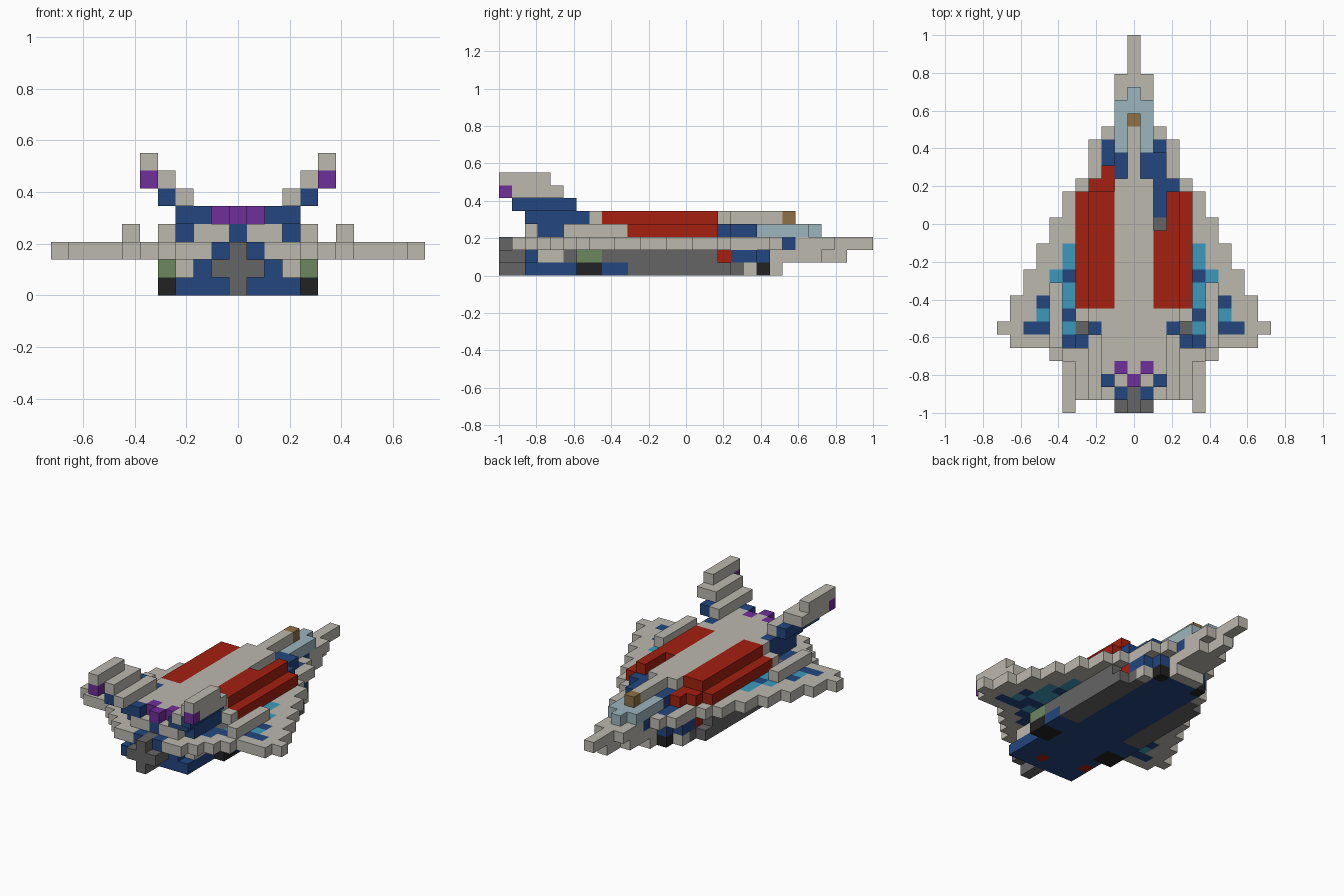
import bpy
import bmesh
from mathutils import Vector

cube = bpy.data.objects.get("Cube")
if cube:
    bpy.data.objects.remove(cube, do_unlink=True)

UNIT = 2 / 29  # edge of one block; the craft is 29 blocks long


def linear(c):
    c /= 255
    return c / 12.92 if c <= 0.04045 else ((c + 0.055) / 1.055) ** 2.4


def make_material(name, rgb):
    colour = [linear(c) for c in rgb] + [1]
    mat = bpy.data.materials.new(name)
    mat.use_nodes = True
    mat.diffuse_color = colour
    bsdf = mat.node_tree.nodes["Principled BSDF"]
    bsdf.inputs["Base Color"].default_value = colour
    bsdf.inputs["Roughness"].default_value = 0.9
    return mat


PALETTE = {
    "beige": (188, 184, 175), "red": (164, 32, 16), "blue": (34, 70, 128),
    "grey": (101, 101, 101), "black": (34, 34, 34), "green": (108, 135, 95),
    "purple": (112, 46, 155), "glass": (156, 181, 189), "cyan": (60, 154, 188),
    "brown": (144, 112, 68),
}
NAMES = list(PALETTE)
MATERIALS = [make_material(name, rgb) for name, rgb in PALETTE.items()]

grid = {}  # block position -> (part, colour)


def span(value):
    low, high = value if isinstance(value, tuple) else (value, value)
    return range(low, high + 1)


def fill(part, colour, x, y, z, sides=(1, -1)):
    """Fill a box of blocks, mirrored across the centre by default."""
    for i in span(x):
        for j in span(y):
            for k in span(z):
                for side in sides:
                    grid[i * side, j, k] = (part, colour)


LEFT, RIGHT = (1,), (-1,)

# Wing plate: half width of each row, from tail to nose
half_widths = [0, 3, 4, 5, 6, 9, 10, 9, 9, 8, 8, 7, 7, 6, 6, 5, 5, 4,
               3, 3, 3, 2, 1, 1, 1, 1, 0, 0, 0]
for row, half in enumerate(half_widths):
    fill("wing", "beige", (0, half), row, 2)
    if 3 < row < 21 and half > 2:
        fill("wing", "blue", (0, min(half - 1, 4)), row, 2)
fill("wing", "beige", 4, (7, 16), 2)
fill("wing", "beige", (2, 3), (17, 20), 2)
fill("wing", "blue", 2, (19, 20), 2)
fill("wing", "blue", 1, 22, 2)
fill("wing", "grey", 4, 6, 2)

# Painted wing panels
fill("wing", "blue", 5, (5, 12), 2)
fill("wing", "cyan", 5, (11, 12), 2)
fill("wing", "cyan", 5, (8, 9), 2)
fill("wing", "cyan", 5, 6, 2)
fill("wing", "cyan", 6, (8, 10), 2)
fill("wing", "blue", 6, (6, 7), 2)
fill("wing", "blue", 7, 8, 2)
fill("wing", "cyan", 7, 7, 2)
fill("wing", "blue", (7, 8), 6, 2)
fill("wing_rail", "beige", 6, (5, 9), 3)

# Belly and lower hull
fill("belly", "blue", (0, 2), (2, 19), (0, 1))
fill("belly", "blue", 3, (2, 5), 0)
fill("belly", "beige", 3, (3, 4), 1)
fill("belly", "grey", 3, 5, 1)
fill("belly", "blue", (0, 1), 20, (0, 1))
fill("belly", "blue", 2, 20, 1)
fill("belly", "black", 2, 20, 0)
fill("belly", "beige", (0, 1), 21, (0, 1))
fill("belly", "beige", (0, 1), (22, 24), 1)
fill("belly", "beige", 0, (25, 26), 1)
fill("belly", "red", 1, 3, 0, LEFT)
fill("belly", "red", 3, 4, 0, RIGHT)

# Long side pods under the wing
fill("side_pod", "black", (3, 4), (6, 7), 0)
fill("side_pod", "green", (3, 4), (6, 7), 1)
fill("side_pod", "blue", (3, 4), (8, 9), 0)
fill("side_pod", "grey", (3, 4), (10, 17), 0)
fill("side_pod", "grey", (3, 4), (8, 16), 1)
fill("side_pod", "red", 3, 17, 1)
fill("side_pod", "grey", 3, 18, 0)
fill("side_pod", "blue", 3, 18, 1)
fill("side_pod", "beige", 3, 19, 0)
fill("side_pod", "blue", 3, 19, 1)

# Tail engine, a cross of grey blocks
fill("engine", "grey", 0, (0, 1), (0, 2))
fill("engine", "grey", 1, (0, 1), 1)
fill("engine", "blue", 1, 1, 2)

# Upper hull and spine
fill("upper_hull", "beige", (0, 2), (2, 16), 3)
fill("upper_hull", "blue", 0, 2, 3)
fill("upper_hull", "blue", 3, (3, 6), 3)
fill("upper_hull", "beige", 3, (7, 9), 3)
fill("upper_hull", "beige", 4, 7, 3)
fill("upper_hull", "beige", (0, 3), 7, 4)
fill("upper_hull", "beige", (0, 1), (4, 16), 4)
fill("upper_hull", "beige", 0, 3, 4)
fill("upper_hull", "beige", (0, 1), 17, (3, 4))
fill("upper_hull", "beige", 0, (18, 21), (3, 4))
fill("upper_hull", "brown", 0, 22, 4)
fill("upper_hull", "blue", 1, (18, 19), 3)
fill("upper_hull", "blue", 2, (17, 19), 3, LEFT)
fill("upper_hull", "blue", 3, 17, 3, LEFT)
fill("upper_hull", "purple", 1, 3, 4)
fill("upper_hull", "purple", 0, 2, 4)

# Red armour, with an open groove on the left
fill("red_armour", "red", 4, (8, 16), 3)
fill("red_armour", "red", 3, (8, 16), (3, 4))
fill("red_armour", "red", 2, (8, 13), 4, LEFT)
fill("red_armour", "red", 2, (8, 16), 4, RIGHT)
fill("red_armour", "blue", 2, (15, 16), 3, LEFT)
fill("red_armour", "grey", 2, 14, 3, LEFT)
fill("red_armour", "red", (2, 3), 17, 3, RIGHT)
fill("red_armour", "red", 2, 18, 3, RIGHT)

# Canopy
fill("canopy", "glass", 1, (20, 23), 3)
fill("canopy", "glass", 0, (22, 24), 3)

# Leaning tail fins, stepped outward layer by layer
for level in (4, 5, 6):
    rows = (6 - level, 10 - level)
    fill("tail_fin", "beige", level - 2, rows, level)
    fill("tail_fin", "blue" if level < 6 else "beige", level - 1, rows, level)
fill("tail_fin", "blue", 2, 2, 4)
fill("tail_fin", "purple", 5, 0, 6)
del grid[4, 0, 6], grid[-4, 0, 6]
fill("tail_fin", "beige", 5, (0, 3), 7)


# Turn the blocks of each part into a mesh of its outer faces
def build_part(part):
    bm = bmesh.new()
    for cell, (owner, colour) in grid.items():
        if owner != part:
            continue
        centre = Vector(cell) + Vector((0, 0.5, 0.5))
        for axis in range(3):
            for sign in (-1, 1):
                normal = Vector((0, 0, 0))
                normal[axis] = sign
                near = list(cell)
                near[axis] += sign
                if tuple(near) in grid:
                    continue
                u = Vector((0, 0, 0))
                u[(axis + 1) % 3] = 0.5
                v = normal.cross(u)
                middle = centre + normal / 2
                corners = [middle - u - v, middle + u - v,
                           middle + u + v, middle - u + v]
                face = bm.faces.new([
                    bm.verts.new(p * UNIT - Vector((0, 1, 0))) for p in corners])
                face.material_index = NAMES.index(colour)
    bmesh.ops.remove_doubles(bm, verts=bm.verts, dist=UNIT / 100)
    bmesh.ops.dissolve_limit(bm, angle_limit=0.01, verts=bm.verts,
                             edges=bm.edges, delimit={"MATERIAL"})
    mesh = bpy.data.meshes.new(part)
    bm.to_mesh(mesh)
    bm.free()
    for mat in MATERIALS:
        mesh.materials.append(mat)
    bpy.context.collection.objects.link(bpy.data.objects.new(part, mesh))


for part in sorted({owner for owner, _ in grid.values()}):
    build_part(part)
